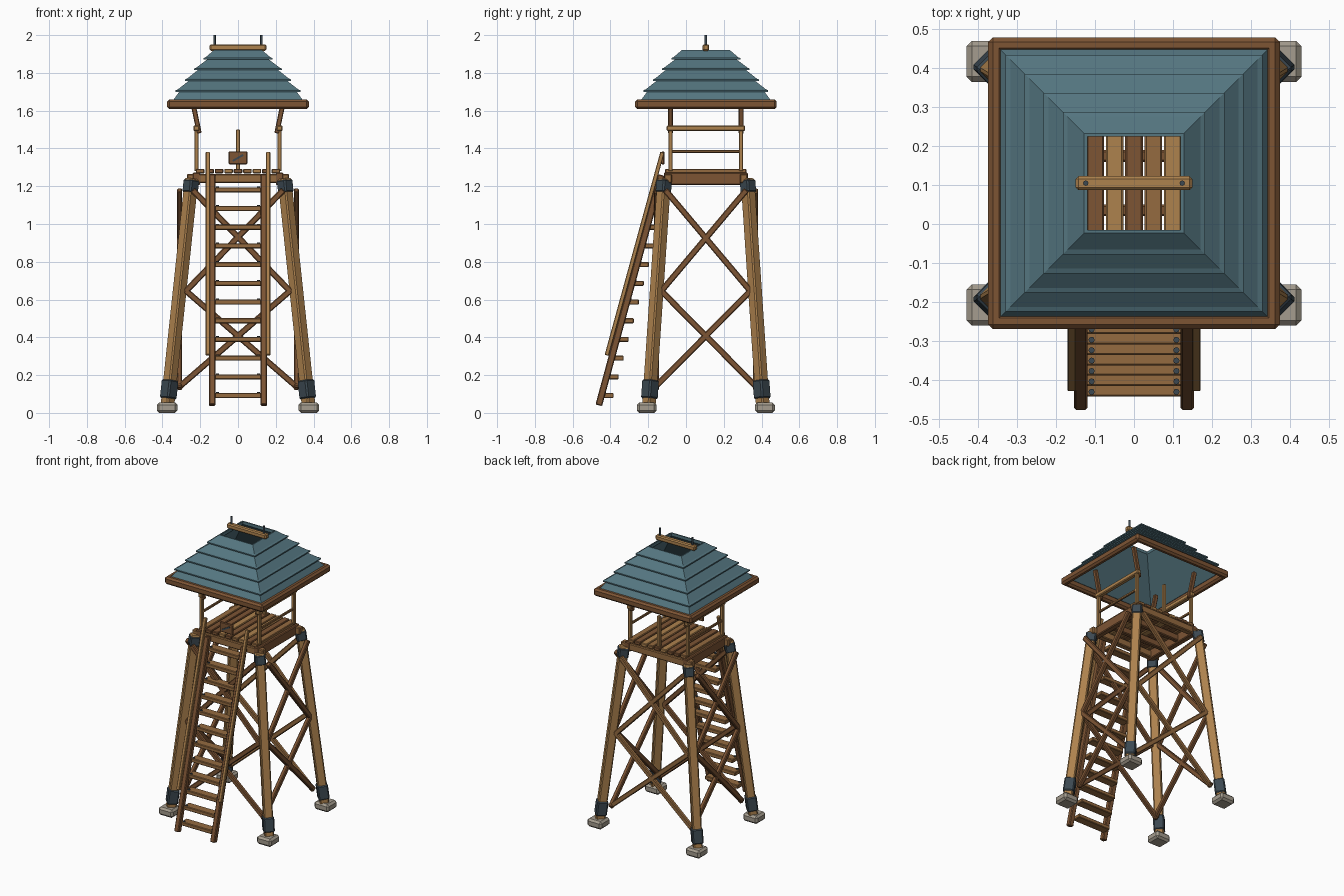
import bpy, bmesh, math
from mathutils import Vector, Matrix

if "Cube" in bpy.data.objects:
    bpy.data.objects.remove(bpy.data.objects["Cube"])

CY = 0.105  # tower centre in y


def material(name, hexa):
    m = bpy.data.materials.new(name)
    lin = [(int(hexa[i:i + 2], 16) / 255) ** 2.2 for i in (0, 2, 4)]
    m.diffuse_color = (*lin, 1)
    m.use_nodes = True
    m.node_tree.nodes["Principled BSDF"].inputs["Base Color"].default_value = m.diffuse_color
    return m


LIGHT = material("light_wood", "AC814F")
MID = material("mid_wood", "936A42")
DARK = material("dark_wood", "7C5537")
ROOF = material("slate_roof", "55757F")
METAL = material("dark_metal", "3E4A52")
STONE = material("stone", "A39B8D")


def finish(name, bm, mat):
    bmesh.ops.recalc_face_normals(bm, faces=bm.faces)
    me = bpy.data.meshes.new(name)
    bm.to_mesh(me)
    bm.free()
    me.materials.append(mat)
    ob = bpy.data.objects.new(name, me)
    bpy.context.collection.objects.link(ob)
    return ob


def beam(name, p, q, w, d, mat, ref=(1, 0, 0), bevel=0.005):
    """Chamfered bar from p to q; w is measured along ref, d across it."""
    p, q = Vector(p), Vector(q)
    z = (q - p).normalized()
    x = Vector(ref)
    x = (x - z * x.dot(z)).normalized()
    y = z.cross(x)
    rot = Matrix((x, y, z)).transposed().to_4x4()
    bm = bmesh.new()
    bmesh.ops.create_cube(bm, size=1)
    bmesh.ops.scale(bm, vec=(w, d, (q - p).length), verts=bm.verts)
    if bevel:
        bmesh.ops.bevel(bm, geom=bm.edges[:], offset=bevel, segments=1, affect='EDGES')
    bm.transform(Matrix.Translation((p + q) / 2) @ rot)
    return finish(name, bm, mat)


def rod(name, p, q, r, mat, n=8):
    p, q = Vector(p), Vector(q)
    bm = bmesh.new()
    bmesh.ops.create_cone(bm, cap_ends=True, segments=n, radius1=r, radius2=r, depth=(q - p).length)
    bm.transform(Matrix.Translation((p + q) / 2) @ (q - p).to_track_quat('Z', 'Y').to_matrix().to_4x4())
    ob = finish(name, bm, mat)
    bpy.context.view_layer.objects.active = ob
    ob.select_set(True)
    bpy.ops.object.shade_smooth_by_angle(angle=math.radians(50))
    ob.select_set(False)
    return ob


def P(x, y, z):
    return (x, CY + y, z)


# Legs, stone footings and metal brackets at the four corners
for sx in (-1, 1):
    for sy in (-1, 1):
        def leg(z):
            t = (z - 0.12) / 1.08
            return P(sx * (0.365 - 0.115 * t), sy * (0.296 - 0.073 * t), z)
        diag = (sx, sy, 0)
        beam("leg", leg(0.045), leg(1.24), 0.058, 0.058, LIGHT, diag, 0.007)
        beam("foot_bracket", leg(0.075), leg(0.175), 0.07, 0.07, METAL, diag, 0.008)
        beam("top_bracket", leg(1.165), leg(1.235), 0.066, 0.066, METAL, diag, 0.008)
        beam("footing", P(sx * 0.375, sy * 0.313, 0), P(sx * 0.375, sy * 0.313, 0.055),
             0.11, 0.105, STONE, bevel=0.013)

# Crossed braces, two tiers on each side
for s in (-1, 1):
    for f in (-1, 1):
        for z0, z1, a0, a1, b0, b1 in ((0.13, 0.65, 0.32, 0.28, 0.275, 0.24),
                                       (0.64, 1.18, 0.28, 0.24, 0.24, 0.215)):
            beam("side_brace", P(s * 0.309, -f * b0, z0), P(s * 0.309, f * b1, z1),
                 0.027, 0.032, DARK)
            beam("face_brace", P(-f * a0, s * 0.262, z0), P(f * a1, s * 0.262, z1),
                 0.027, 0.032, DARK if s < 0 else MID, (0, 1, 0))

# Platform frame, joists and planks
for s in (-1, 1):
    beam("side_frame", P(s * 0.22, -0.222, 1.24), P(s * 0.22, 0.222, 1.24), 0.04, 0.065, DARK)
    beam("cross_frame", P(-0.27, s * 0.2, 1.241), P(0.27, s * 0.2, 1.241), 0.04, 0.048, MID, (0, 1, 0))
    beam("joist", P(-0.21, s * 0.07, 1.24), P(0.21, s * 0.07, 1.24), 0.03, 0.045, DARK, (0, 1, 0))
tones = (MID, LIGHT, DARK, DARK, LIGHT, MID, DARK, LIGHT, MID)
for i in range(9):
    x = (i - 4) * 0.05
    beam("deck_plank", P(x, -0.215, 1.28), P(x, 0.215, 1.28), 0.045, 0.024,
         (MID, DARK, DARK, LIGHT, DARK, MID, LIGHT, DARK, MID)[i], bevel=0.004)

# Railing posts, roof posts and rails
for sx in (-1, 1):
    for sy in (-1, 1):
        beam("rail_post", P(sx * 0.22, sy * 0.187, 1.28), P(sx * 0.22, sy * 0.187, 1.51),
             0.022, 0.022, LIGHT, bevel=0.003)
        beam("roof_post", P(sx * 0.205, sy * 0.187, 1.48), P(sx * 0.247, sy * 0.187, 1.68),
             0.026, 0.026, DARK, bevel=0.004)
    beam("side_top_rail", P(sx * 0.22, -0.207, 1.507), P(sx * 0.22, 0.207, 1.507), 0.03, 0.03, LIGHT)
    beam("side_mid_rail", P(sx * 0.22, -0.187, 1.385), P(sx * 0.22, 0.187, 1.385), 0.014, 0.016, MID, bevel=0.003)
beam("back_top_rail", P(-0.235, 0.187, 1.507), P(0.235, 0.187, 1.507), 0.03, 0.03, LIGHT)
beam("back_mid_rail", P(-0.22, 0.187, 1.385), P(0.22, 0.187, 1.385), 0.014, 0.016, MID, bevel=0.003)
beam("back_centre_post", P(0, 0.187, 1.28), P(0, 0.187, 1.5), 0.022, 0.022, LIGHT, bevel=0.003)


# Ladder with treads, bolts and handrails
def ladder_y(z):
    return -0.447 + 0.27 * (z - 0.09)


for s in (-1, 1):
    beam("ladder_stringer", (s * 0.137, ladder_y(0.035), 0.04), (s * 0.137, ladder_y(1.26), 1.26),
         0.034, 0.036, DARK)
    beam("ladder_handrail", (s * 0.16, -0.42, 0.305), (s * 0.16, -0.125, 1.38), 0.022, 0.022, LIGHT, bevel=0.003)
for i in range(12):
    z = 0.092 + 0.099 * i
    y = ladder_y(z) + 0.033
    beam("ladder_tread", (-0.125, y, z), (0.125, y, z), 0.06, 0.027, MID, (0, 1, 0), 0.004)
    for s in (-1, 1):
        rod("tread_bolt", (s * 0.109, y - 0.018, z + 0.01), (s * 0.109, y - 0.018, z + 0.018), 0.008, METAL)

# Hanging sign with a dark diagonal mark
beam("sign_bar", (-0.16, -0.118, 1.383), (0.16, -0.118, 1.383), 0.01, 0.01, DARK, bevel=0)
beam("sign_board", (-0.05, -0.122, 1.35), (0.05, -0.122, 1.35), 0.016, 0.068, DARK, (0, 1, 0), 0.004)
beam("sign_mark", (-0.028, -0.132, 1.334), (0.028, -0.132, 1.366), 0.006, 0.01, METAL, (0, 1, 0), 0)

# Eave frame with chamfered corners
for s in (-1, 1):
    beam("eave_side", P(s * 0.355, -0.375, 1.634), P(s * 0.355, 0.375, 1.634), 0.04, 0.052, DARK, bevel=0.012)
    beam("eave_face", P(-0.375, s * 0.355, 1.634), P(0.375, s * 0.355, 1.634), 0.04, 0.052, DARK, (0, 1, 0), 0.012)

# Stepped hollow roof: square rings lofted through a profile of (half width, height)
profile = [(0.346, 1.652)]
for half, z in ((0.33, 1.700), (0.281, 1.757), (0.232, 1.815), (0.183, 1.870)):
    profile += [(half - 0.019, z), (half, z), (half, z + 0.008), (half - 0.012, z + 0.013)]
profile += [(0.128, 1.92), (0.12, 1.92), (0.12, 1.9), (0.332, 1.648)]
bm = bmesh.new()
rings = [[bm.verts.new(P(h * cx, h * cy, z)) for cx, cy in ((-1, -1), (1, -1), (1, 1), (-1, 1))]
         for h, z in profile]
for a, b in zip(rings, rings[1:] + rings[:1]):
    for k in range(4):
        j = (k + 1) % 4
        bm.faces.new((a[k], a[j], b[j], b[k]))
finish("roof", bm, ROOF)

# Ridge beam and finials
beam("ridge_beam", P(-0.15, 0, 1.934), P(0.15, 0, 1.934), 0.036, 0.034, LIGHT, (0, 1, 0), 0.007)
for s in (-1, 1):
    rod("finial", P(s * 0.124, 0, 1.93), P(s * 0.124, 0, 2.0), 0.007, METAL)
